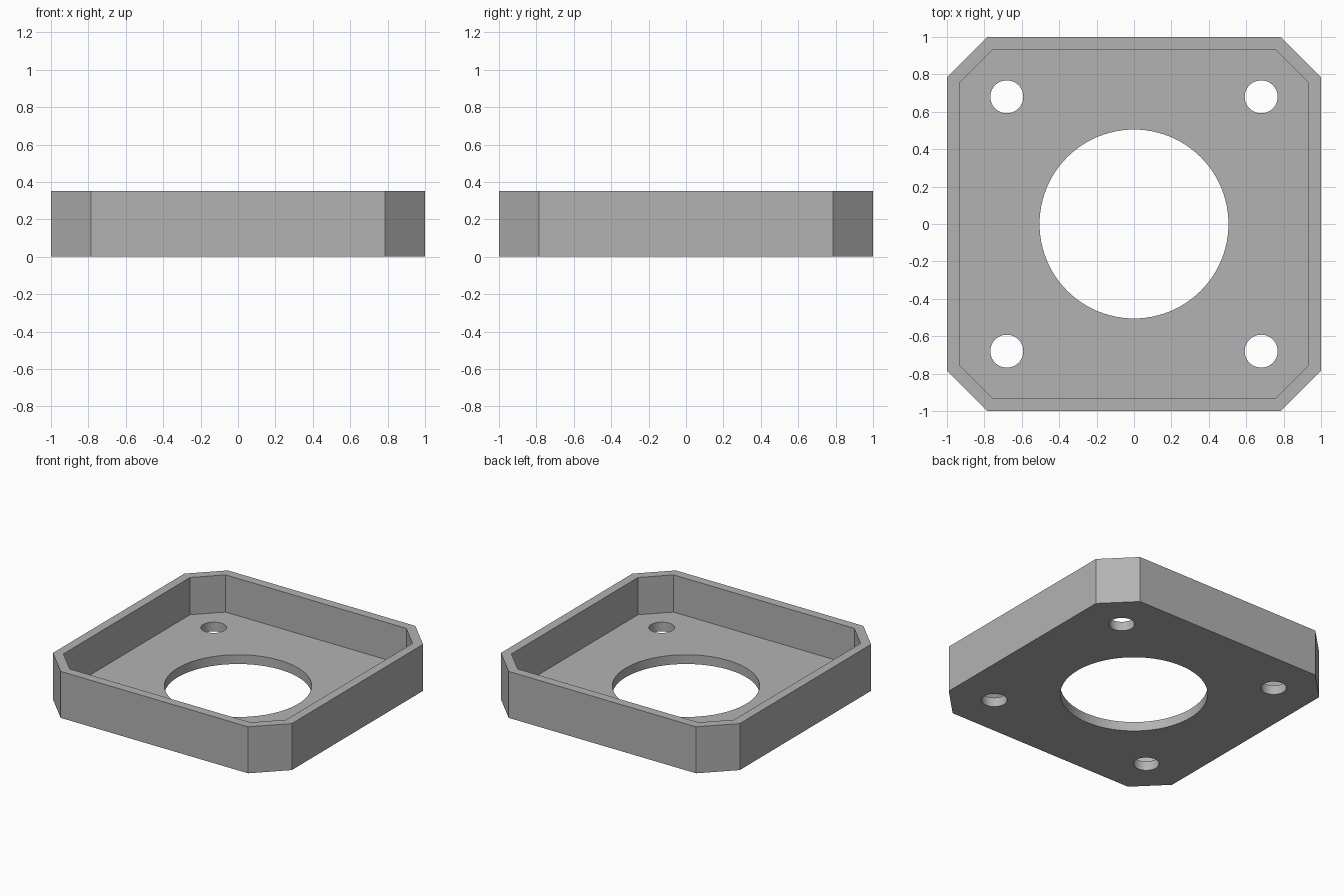
import bpy
import bmesh
from math import sqrt

cube = bpy.data.objects.get("Cube")
if cube:
    bpy.data.objects.remove(cube, do_unlink=True)

HEIGHT, WALL, FLOOR = 0.352, 0.068, 0.07
HALF, CHAMFER = 1.0, 0.215
BORE, BOLT, BOLT_POS = 0.505, 0.088, 0.68

grey = bpy.data.materials.new("plain_grey")
grey.use_nodes = True
colour = (0.45, 0.45, 0.45, 1)
grey.diffuse_color = colour
grey.node_tree.nodes["Principled BSDF"].inputs["Base Color"].default_value = colour


def make_object(name, bm):
    bmesh.ops.recalc_face_normals(bm, faces=bm.faces)
    mesh = bpy.data.meshes.new(name)
    bm.to_mesh(mesh)
    bm.free()
    mesh.materials.append(grey)
    obj = bpy.data.objects.new(name, mesh)
    bpy.context.collection.objects.link(obj)
    return obj


def octagon_prism(name, half, corner, z0, z1):
    """Square block with its four upright corners cut off."""
    ring = [(half, corner), (corner, half), (-corner, half), (-half, corner),
            (-half, -corner), (-corner, -half), (corner, -half), (half, -corner)]
    bm = bmesh.new()
    face = bm.faces.new([bm.verts.new((x, y, z0)) for x, y in ring])
    top = bmesh.ops.extrude_face_region(bm, geom=[face])["geom"]
    verts = [v for v in top if isinstance(v, bmesh.types.BMVert)]
    bmesh.ops.translate(bm, verts=verts, vec=(0, 0, z1 - z0))
    return make_object(name, bm)


def drill(name, x, y, radius, sides):
    bm = bmesh.new()
    bmesh.ops.create_cone(bm, cap_ends=True, segments=sides, radius1=radius,
                          radius2=radius, depth=HEIGHT)
    bmesh.ops.translate(bm, verts=bm.verts, vec=(x, y, 0))
    return make_object(name, bm)


# Outer body, hollowed from above with an even wall
tray = octagon_prism("tray", HALF, HALF - CHAMFER, 0, HEIGHT)
inner = HALF - WALL
inner_corner = 2 * HALF - CHAMFER - WALL * sqrt(2) - inner
cutters = [octagon_prism("pocket_cutter", inner, inner_corner, FLOOR, HEIGHT + 0.1)]

# Central bore and four corner bolt holes
cutters.append(drill("bore_cutter", 0, 0, BORE, 96))
for x in (-BOLT_POS, BOLT_POS):
    for y in (-BOLT_POS, BOLT_POS):
        cutters.append(drill("bolt_hole_cutter", x, y, BOLT, 48))

bpy.ops.object.select_all(action="DESELECT")
bpy.context.view_layer.objects.active = tray
tray.select_set(True)
for cutter in cutters:
    cutter.hide_render = True
    cut = tray.modifiers.new("cut", "BOOLEAN")
    cut.operation = "DIFFERENCE"
    cut.solver = "EXACT"
    cut.object = cutter
    bpy.ops.object.modifier_apply(modifier=cut.name)
    bpy.data.objects.remove(cutter, do_unlink=True)

# Round hole walls, crisp edges elsewhere
bpy.ops.object.shade_smooth_by_angle(angle=0.5)
